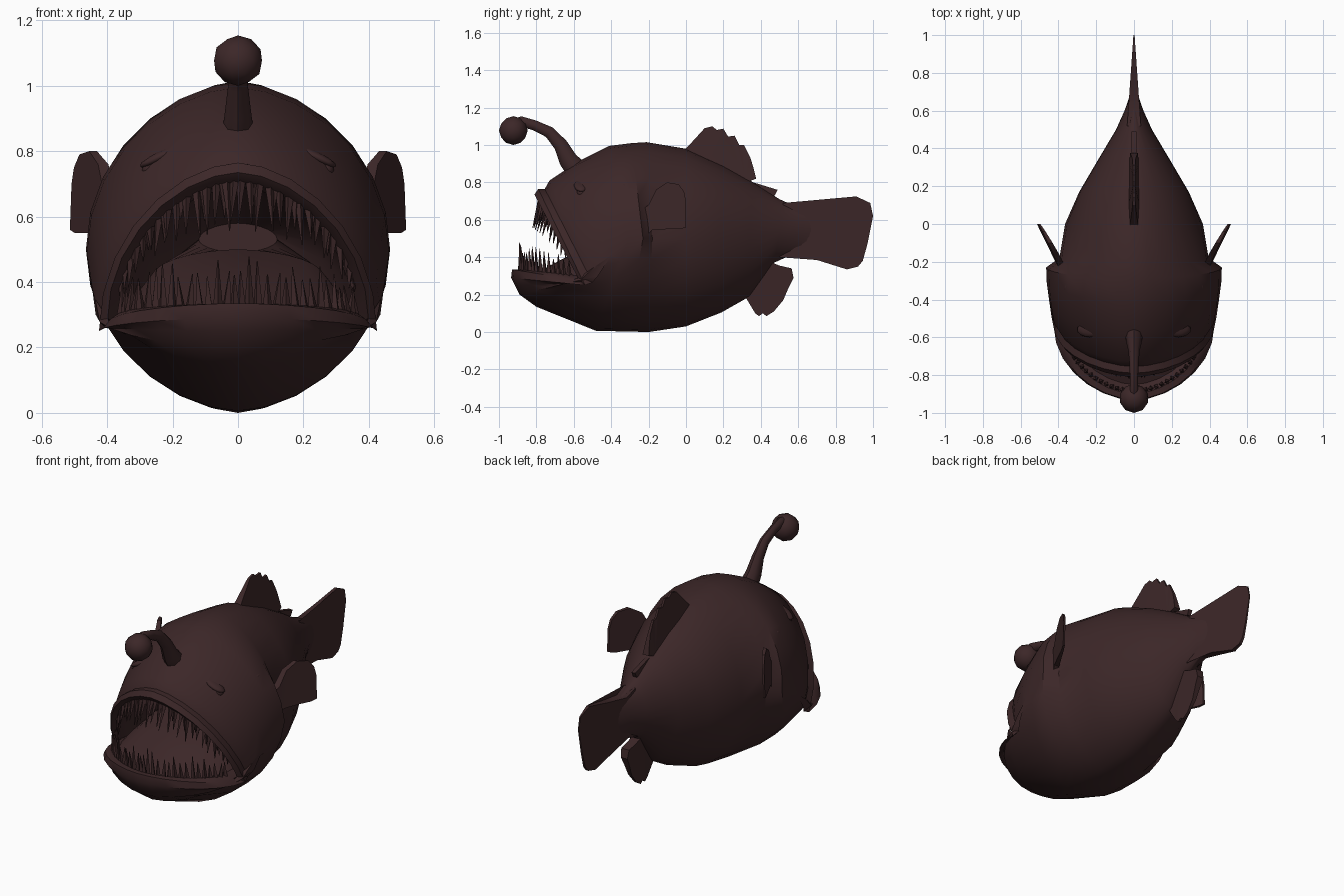
import bpy, bmesh, math, random
from mathutils import Vector, Matrix

random.seed(4)
skin = bpy.data.materials.new("dark_brown_skin")
skin.diffuse_color = (0.045, 0.020, 0.021, 1)
N = 28  # sides of each body ring


def finish(bm, name, angle=35):
    bmesh.ops.recalc_face_normals(bm, faces=bm.faces)
    me = bpy.data.meshes.new(name)
    bm.to_mesh(me)
    bm.free()
    me.materials.append(skin)
    me.shade_smooth()
    me.set_sharp_from_angle(angle=math.radians(angle))
    ob = bpy.data.objects.new(name, me)
    bpy.context.collection.objects.link(ob)
    return ob


def ring_point(ring, a):
    """Point at angle a on a ring given by its top, side and bottom points."""
    (ty, tz), (sx, sy, sz), (by, bz) = ring
    s, c = math.sin(a), math.cos(a)
    ey, ez = (ty, tz) if s >= 0 else (by, bz)
    x = math.copysign(sx * abs(c) ** 1.15, c)
    return Vector((x, sy + (ey - sy) * abs(s), sz + (ez - sz) * abs(s)))


def loft(bm, loops, cap_start=True, cap_end=True):
    rows = [[bm.verts.new(p) for p in loop] for loop in loops]
    n = len(rows[0])
    for a, b in zip(rows, rows[1:]):
        for i in range(n):
            bm.faces.new((a[i], a[(i + 1) % n], b[(i + 1) % n], b[i]))
    if cap_start:
        bm.faces.new(rows[0])
    if cap_end:
        bm.faces.new(rows[-1])


# Body: throat, mouth lining, lips, head, gill step and tail root in one loft
lip_in = ((-0.79, 0.71), (0.37, -0.55, 0.30), (-0.90, 0.335))
rings = [
    ((-0.30, 0.58), (0.12, -0.30, 0.53), (-0.30, 0.49)),
    ((-0.45, 0.66), (0.26, -0.38, 0.42), (-0.45, 0.50)),
    ((-0.62, 0.70), (0.33, -0.48, 0.34), (-0.68, 0.38)),
    ((-0.74, 0.69), (0.35, -0.52, 0.31), (-0.85, 0.29)),
    lip_in,
    ((-0.81, 0.735), (0.40, -0.57, 0.275), (-0.93, 0.335)),
    ((-0.79, 0.765), (0.425, -0.54, 0.25), (-0.935, 0.29)),
    ((-0.755, 0.765), (0.415, -0.50, 0.265), (-0.915, 0.25)),
    ((-0.73, 0.81), (0.435, -0.47, 0.30), (-0.89, 0.20)),
    ((-0.58, 0.91), (0.45, -0.40, 0.41), (-0.80, 0.135)),
    ((-0.41, 0.995), (0.462, -0.31, 0.49), (-0.48, 0.006)),
    ((-0.29, 1.01), (0.465, -0.23, 0.50), (-0.32, 0.003)),
    ((-0.21, 1.015), (0.395, -0.18, 0.50), (-0.20, 0.0)),
    ((0.00, 0.98), (0.365, 0.0, 0.50), (0.00, 0.03)),
    ((0.20, 0.89), (0.29, 0.17, 0.51), (0.19, 0.105)),
    ((0.36, 0.80), (0.19, 0.34, 0.52), (0.34, 0.19)),
    ((0.50, 0.71), (0.095, 0.50, 0.53), (0.47, 0.37)),
    ((0.60, 0.665), (0.05, 0.60, 0.54), (0.58, 0.42)),
    ((0.70, 0.66), (0.015, 0.70, 0.54), (0.68, 0.41)),
]
bm = bmesh.new()
loft(bm, [[ring_point(r, 2 * math.pi * i / N) for i in range(N)] for r in rings])
finish(bm, "body", 40)


# Teeth: four-sided spikes along both jaws
def teeth(name, count, sign, tilt, lengths):
    bm = bmesh.new()
    for i in range(count):
        t = (i + 0.5) / count
        a = sign * math.pi * (0.07 + 0.86 * t)
        mid = math.sin(math.pi * t)
        base = ring_point(lip_in, a) + Vector((0, 0.015, 0.01 * sign))
        h = (lengths[0] + (lengths[1] - lengths[0]) * mid) * random.uniform(0.7, 1.15)
        tip = Vector((random.uniform(-0.1, 0.1), tilt * mid, -sign)).normalized()
        m = (Matrix.Translation(base + tip * h / 2)
             @ tip.to_track_quat('Z', 'Y').to_matrix().to_4x4())
        bmesh.ops.create_cone(bm, cap_ends=True, segments=4, radius1=0.015,
                              radius2=0.0015, depth=h, matrix=m)
    return finish(bm, name, 30)


teeth("upper_teeth", 30, 1, -0.3, (0.07, 0.15))
teeth("upper_inner_teeth", 15, 1, -0.05, (0.04, 0.11))
teeth("lower_teeth", 32, -1, -0.05, (0.09, 0.135))

# Lure: curved tapering stalk with a faceted bulb
path = [(-0.57, 0.85, 0.062), (-0.63, 0.92, 0.050), (-0.67, 1.00, 0.038),
        (-0.73, 1.068, 0.031), (-0.81, 1.105, 0.027), (-0.88, 1.125, 0.028),
        (-0.93, 1.105, 0.030)]
loops = []
for i, (y, z, r) in enumerate(path):
    p, q = path[max(i - 1, 0)], path[min(i + 1, len(path) - 1)]
    d = Vector((0, q[0] - p[0], q[1] - p[1])).normalized()
    up = d.cross(Vector((1, 0, 0)))
    loops.append([Vector((0, y, z)) + r * (math.cos(k * math.pi / 4) * Vector((0.8, 0, 0))
                 + math.sin(k * math.pi / 4) * up) for k in range(8)])
bm = bmesh.new()
loft(bm, loops)
finish(bm, "lure_stalk", 50)
bm = bmesh.new()
bmesh.ops.create_icosphere(bm, subdivisions=2, radius=0.077,
                           matrix=Matrix.Translation((0, -0.923, 1.077)))
finish(bm, "lure_bulb", 50)


# Fins: thin plates from a (y, z) outline, bent and tapered by functions
def fin(name, outline, half, bend=lambda y, z: 0.0, mirror=False):
    bm = bmesh.new()
    for m in ((1, -1) if mirror else (1,)):
        loft(bm, [[(m * (bend(y, z) + s * half(y, z)), y, z) for y, z in outline]
                  for s in (-1, 1)])
    bmesh.ops.triangulate(bm, faces=[f for f in bm.faces if len(f.verts) > 4])
    return finish(bm, name, 30)


fin("tail_fin",
    [(0.52, 0.69), (0.60, 0.663), (0.75, 0.69), (0.91, 0.725), (0.985, 0.69), (1.0, 0.62),
     (0.97, 0.47), (0.945, 0.38), (0.92, 0.35), (0.86, 0.335), (0.70, 0.385),
     (0.58, 0.42), (0.50, 0.40)],
    lambda y, z: 0.003 + 0.07 * (1.0 - y))
fin("dorsal_fin",
    [(-0.02, 0.96), (0.05, 1.035), (0.10, 1.09), (0.14, 1.10), (0.165, 1.08), (0.20, 1.087),
     (0.225, 1.045), (0.26, 1.05), (0.285, 1.00), (0.31, 1.00), (0.345, 0.93),
     (0.36, 0.88), (0.375, 0.82), (0.35, 0.81), (0.32, 0.80), (0.1, 0.90)],
    lambda y, z: 0.006 + 0.12 * max(0.0, 1.10 - z - 0.6 * max(y - 0.1, 0)))
fin("rear_dorsal_fin",
    [(0.33, 0.80), (0.36, 0.80), (0.49, 0.76), (0.475, 0.73), (0.44, 0.73), (0.36, 0.76)],
    lambda y, z: 0.012)
fin("anal_fin",
    [(0.31, 0.21), (0.325, 0.175), (0.37, 0.10), (0.39, 0.085), (0.41, 0.10), (0.43, 0.085),
     (0.47, 0.11), (0.52, 0.17), (0.55, 0.24), (0.575, 0.29), (0.565, 0.34),
     (0.50, 0.355), (0.44, 0.38)],
    lambda y, z: 0.006 + 0.08 * max(0.0, z - 0.1))
fin("pectoral_fin",
    [(-0.24, 0.65), (-0.20, 0.68), (-0.16, 0.76), (-0.10, 0.80), (-0.04, 0.79),
     (-0.01, 0.75), (0.0, 0.70), (0.0, 0.56), (-0.03, 0.55), (-0.10, 0.55),
     (-0.18, 0.545), (-0.23, 0.50), (-0.25, 0.57)],
    lambda y, z: 0.006 - 0.06 * min(y, 0.0),
    lambda y, z: 0.508 + 0.55 * min(y, 0.0) - 0.05 * max(0, z - 0.6), True)


# Bumps laid on the skin: eyes, brows and cheek knobs, on both sides
def bumps(name, centre, size, turn):
    bm = bmesh.new()
    for m in (1, -1):
        mat = (Matrix.Translation((m * centre[0], centre[1], centre[2]))
               @ Matrix.Rotation(m * turn, 4, 'Y') @ Matrix.Diagonal((*size, 1)))
        bmesh.ops.create_icosphere(bm, subdivisions=2, radius=1, matrix=mat)
    return finish(bm, name, 60)


bumps("eye", (0.265, -0.555, 0.745), (0.03, 0.03, 0.03), 0)
bumps("brow", (0.235, -0.56, 0.785), (0.075, 0.04, 0.016), 0.45)
bumps("cheek_knob", (0.345, -0.33, 0.765), (0.02, 0.045, 0.03), 0.7)
